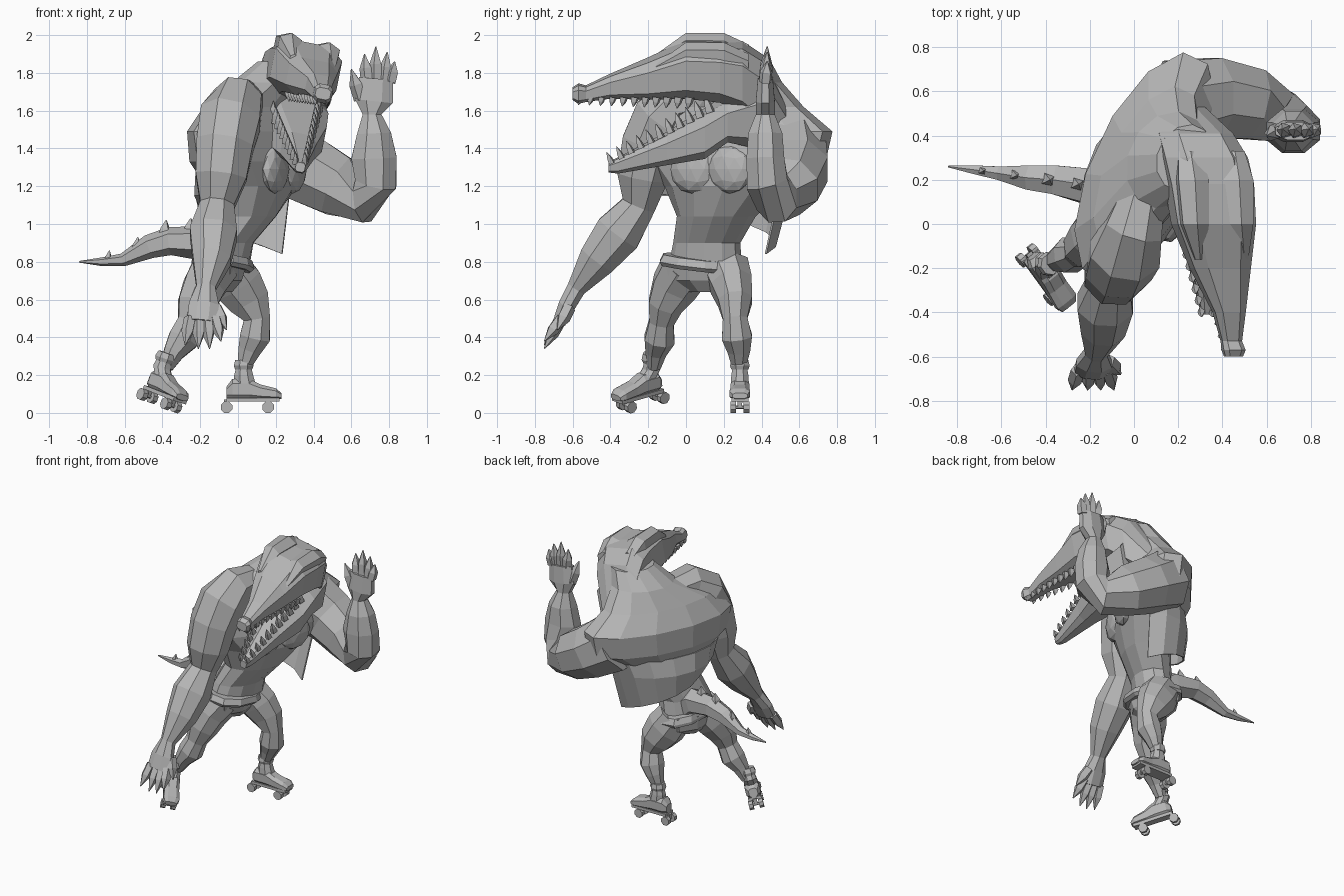
import bpy
import bmesh
from math import cos, sin, pi, tau, copysign, radians
from mathutils import Vector, Matrix

cube = bpy.data.objects.get("Cube")
if cube:
    bpy.data.objects.remove(cube)

X, Y, Z = Vector((1, 0, 0)), Vector((0, 1, 0)), Vector((0, 0, 1))

grey = bpy.data.materials.new("plain grey")
grey.use_nodes = True
grey.diffuse_color = (0.47, 0.47, 0.47, 1)
grey.node_tree.nodes["Principled BSDF"].inputs["Base Color"].default_value = grey.diffuse_color


def loft(bm, sections, side, normal=None, n=8, box=1.0):
    """Skin rings given as x, y, z, half width along side, half height."""
    points = [Vector(s[:3]) for s in sections]
    last = len(points) - 1
    largest = cos(pi / n) ** box
    rings = []
    for i, (p, s) in enumerate(zip(points, sections)):
        t = normal or (points[min(i + 1, last)] - points[max(i - 1, 0)]).normalized()
        u = (side - t * side.dot(t)).normalized()
        v = t.cross(u)
        ring = []
        for k in range(n):
            angle = (k + 0.5) * tau / n
            c, d = (copysign(abs(w) ** box, w) / largest for w in (cos(angle), sin(angle)))
            ring.append(bm.verts.new(p + u * c * s[3] + v * d * s[-1]))
        rings.append(ring)
    for low, high in zip(rings, rings[1:]):
        for k in range(n):
            j = (k + 1) % n
            bm.faces.new((low[k], low[j], high[j], high[k]))
    bm.faces.new(rings[0][::-1])
    bm.faces.new(rings[-1])


def spike(bm, base, tip, radius, n=4, belly=0.75):
    base, tip = Vector(base), Vector(tip)
    middle = base.lerp(tip, 0.5)
    loft(bm, [(*base, radius), (*middle, radius * belly), (*tip, radius * 0.08)],
         Vector((0.3, 1, 0.2)), n=n)


def finish(bm, name, matrix=None):
    bmesh.ops.recalc_face_normals(bm, faces=bm.faces[:])
    if matrix:
        bm.transform(matrix)
    mesh = bpy.data.meshes.new(name)
    bm.to_mesh(mesh)
    bm.free()
    mesh.materials.append(grey)
    obj = bpy.data.objects.new(name, mesh)
    bpy.context.collection.objects.link(obj)
    return obj


def tube(name, sections, side, **options):
    bm = bmesh.new()
    loft(bm, sections, side, **options)
    return finish(bm, name)


# Torso: narrow waist widening to a hunched back, turned towards the head
shoulder_axis = Vector((0.42, 0.9, 0))
chest_forward = Vector((0.9, -0.42, 0))
tube("torso", [
    (-.09, .1, .76, .2, .13), (-.06, .11, .9, .18, .13), (.03, .16, 1.04, .21, .16),
    (.07, .21, 1.2, .33, .21), (.06, .25, 1.33, .51, .24), (.05, .26, 1.49, .54, .23),
    (.06, .24, 1.62, .4, .18), (.15, .29, 1.75, .22, .17), (.23, .3, 1.86, .15, .12),
], shoulder_axis, normal=Z, n=12)

bm = bmesh.new()
for sign in (-1, 1):
    spot = Vector((.08, .21, 1.29)) + chest_forward * .18 + shoulder_axis * .11 * sign
    flatten = Matrix.Scale(.45, 4, chest_forward)
    bmesh.ops.create_icosphere(bm, subdivisions=2, radius=.13, matrix=Matrix.Translation(spot) @ flatten)
finish(bm, "chest_muscles")

# Hips, shorts and belt
tube("hips", [(-.1, .1, .64, .08, .07), (-.1, .1, .7, .19, .12), (-.09, .1, .8, .21, .14)],
     Y, normal=Z)
tube("belt", [(-.09, .1, .76, .23, .15), (-.08, .1, .78, .24, .16), (-.08, .1, .82, .22, .15)],
     Y, normal=Vector((.1, .1, 1)).normalized(), n=10)

# Hem of the vest around the back, longest on the left
bm = bmesh.new()
rows = []
steps = 8
for i in range(steps + 1):
    a = -.25 + (pi + .25) * i / steps
    out = shoulder_axis * cos(a)
    back = chest_forward * -sin(a)
    drop = .84 + .09 * (a + .25)
    rows.append([bm.verts.new(Vector((.06, .2, z)) + out * w + back * d)
                 for z, w, d in ((1.27, .42, .25), (1.15, .37, .28), (drop, .29, .26))])
for left, right in zip(rows, rows[1:]):
    for k in range(2):
        bm.faces.new((left[k], right[k], right[k + 1], left[k + 1]))
hem = finish(bm, "vest_hem")
hem.modifiers.new("thickness", "SOLIDIFY").thickness = .01

# Head: long upper jaw joined to the neck, rolled a little to one side
rolled = Vector((1, 0, -.2)).normalized()
tube("head_and_upper_jaw", [
    (.45, -.6, 1.69, .04, .03), (.45, -.57, 1.69, .05, .05), (.44, -.53, 1.69, .045, .04),
    (.43, -.4, 1.73, .07, .06), (.39, -.2, 1.77, .13, .1), (.36, 0, 1.82, .18, .14),
    (.34, .18, 1.81, .19, .15), (.31, .3, 1.78, .19, .17), (.26, .41, 1.69, .17, .19),
    (.18, .54, 1.52, .12, .1),
], rolled, normal=Y, box=.65)
tube("lower_jaw", [
    (.33, -.41, 1.3, .025, .025), (.33, -.36, 1.31, .035, .04), (.32, -.1, 1.4, .09, .08),
    (.3, .1, 1.48, .16, .12), (.29, .22, 1.56, .18, .11), (.26, .4, 1.58, .18, .17),
], rolled, normal=Y, box=.65)

# Low brows that leave a dip along the middle of the skull
bm = bmesh.new()
for sign in (-1, 1):
    x, z = .375 + .1 * sign, 1.93 - .025 * sign
    loft(bm, [(x + .02, -.16, z - .08, .02), (x, .0, z, .06, .05), (x - .01, .2, z, .07, .05),
              (x - .03, .33, z - .06, .05)], rolled, normal=Y, n=6)
finish(bm, "brow_ridges")

# Teeth along both edges of each jaw
bm = bmesh.new()
count = 11
for sign in (-1, 1):
    for i in range(count):
        f = i / (count - 1)
        size = .014 + .006 * f
        root = Vector((.44 - .07 * f + sign * (.03 + .07 * f), -.56 + .58 * f, 1.67 + .02 * f - sign * .02 * f))
        spike(bm, root, root + Vector((0, -.01, -.04 - .02 * f)), size)
        root = Vector((.33 - .03 * f + sign * (.025 + .1 * f), -.39 + .52 * f, 1.32 + .27 * f))
        spike(bm, root, root + Vector((0, -.03, .06 + .03 * f)), size)
finish(bm, "teeth")

# Arms with hands: the right one hangs, the left one is raised
bm = bmesh.new()
loft(bm, [
    (.04, .12, 1.65, .1), (0, -.02, 1.65, .13), (-.04, -.12, 1.56, .16), (-.07, -.19, 1.42, .15),
    (-.09, -.23, 1.25, .135), (-.11, -.25, 1.1, .09), (-.13, -.36, .95, .125), (-.14, -.47, .81, .1),
    (-.17, -.58, .66, .05), (-.18, -.63, .57, .08, .045), (-.19, -.67, .48, .08, .035),
], X)
for x, z in ((-.28, .36), (-.21, .34), (-.15, .34), (-.09, .38)):
    spike(bm, (-.19 + (x + .19) * .7, -.66, .5), (x, -.75, z), .027, 5, 1)
spike(bm, (-.12, -.62, .56), (-.06, -.68, .44), .03, 5, 1)
finish(bm, "right_arm")

bm = bmesh.new()
loft(bm, [
    (.2, .54, 1.39, .2), (.36, .57, 1.29, .18), (.53, .54, 1.2, .16), (.67, .48, 1.13, .12),
    (.73, .43, 1.22, .11), (.72, .42, 1.35, .1, .12), (.72, .42, 1.48, .09), (.71, .42, 1.58, .05),
    (.72, .42, 1.65, .05, .1), (.73, .42, 1.77, .04, .09),
], Y)
for x, z in ((.67, 1.9), (.73, 1.94), (.79, 1.91), (.83, 1.86)):
    spike(bm, (.73 + (x - .73) * .75, .42, 1.75), (x, .43, z), .028, 5, 1)
spike(bm, (.65, .42, 1.66), (.6, .4, 1.82), .03, 5, 1)
finish(bm, "left_arm")

# Legs
tube("left_leg", [
    (-.06, .21, .77, .12, .12), (0, .24, .68, .11, .13), (.06, .26, .59, .09, .11),
    (.1, .26, .5, .065, .07), (.09, .27, .4, .08, .08), (.06, .28, .33, .06, .06), (.03, .28, .24, .035),
], Y)
tube("right_leg", [
    (-.12, 0, .77, .13, .12), (-.18, -.06, .67, .12, .11), (-.22, -.11, .57, .09, .1),
    (-.25, -.13, .48, .065, .07), (-.29, -.14, .39, .08, .08), (-.34, -.16, .32, .055), (-.38, -.17, .24, .035),
], Y)


# Roller skates, built pointing along x and then placed
def skate(name, place, heading, pitch, roll, ankle):
    pivot = Matrix.Translation((.13, 0, .03))
    matrix = (Matrix.Translation(place) @ Matrix.Rotation(radians(heading), 4, "Z")
              @ pivot @ Matrix.Rotation(radians(pitch), 4, "Y") @ Matrix.Rotation(radians(roll), 4, "X")
              @ pivot.inverted())
    bm = bmesh.new()
    loft(bm, [
        (-.09, 0, .11, .03, .03), (-.06, 0, .125, .05, .055), (.03, 0, .125, .05, .055),
        (.09, 0, .11, .05, .04), (.17, 0, .1, .055, .03), (.2, 0, .09, .04, .015),
    ], Y, normal=X, box=.7)
    loft(bm, [(.01, 0, .13, .05, .06), (ankle, 0, .2, .045, .05), (ankle, 0, .26, .035)], Y, normal=Z)
    loft(bm, [(ankle, 0, .23, .045), (ankle, 0, .25, .052), (ankle, 0, .28, .045)], Y, normal=Z)
    loft(bm, [(-.09, 0, .07, .045, .01), (.19, 0, .07, .045, .01)], Y, normal=X, n=4)
    finish(bm, name + "_boot", matrix)
    bm = bmesh.new()
    for x in (-.09, .13):
        loft(bm, [(x, 0, .07, .015), (x, 0, .03, .01)], X, n=4)
        loft(bm, [(x, -.05, .03, .008), (x, .05, .03, .008)], X, n=6)
        for y in (-.035, .035):
            loft(bm, [(x, y - .015, .03, .03), (x, y + .015, .03, .03)], X)
    finish(bm, name + "_wheels", matrix)


skate("left_skate", (.03, .285, 0), 0, 0, 0, 0)
skate("right_skate", (-.43, -.21, .01), -54, 13, -14, -.05)

# Tail with a row of spikes
bm = bmesh.new()
loft(bm, [
    (-.06, .12, .8, .1), (-.2, .17, .9, .08), (-.36, .2, .91, .065), (-.47, .21, .88, .055),
    (-.61, .23, .81, .03), (-.72, .245, .8, .02), (-.84, .26, .8, .004),
], Y, n=6)
for x, y, z, height in ((-.26, .18, .96, .07), (-.39, .2, .95, .07), (-.54, .22, .87, .06), (-.69, .24, .82, .04)):
    spike(bm, (x, y, z - .02), (x + .01, y, z + height), height * .4)
finish(bm, "tail")
